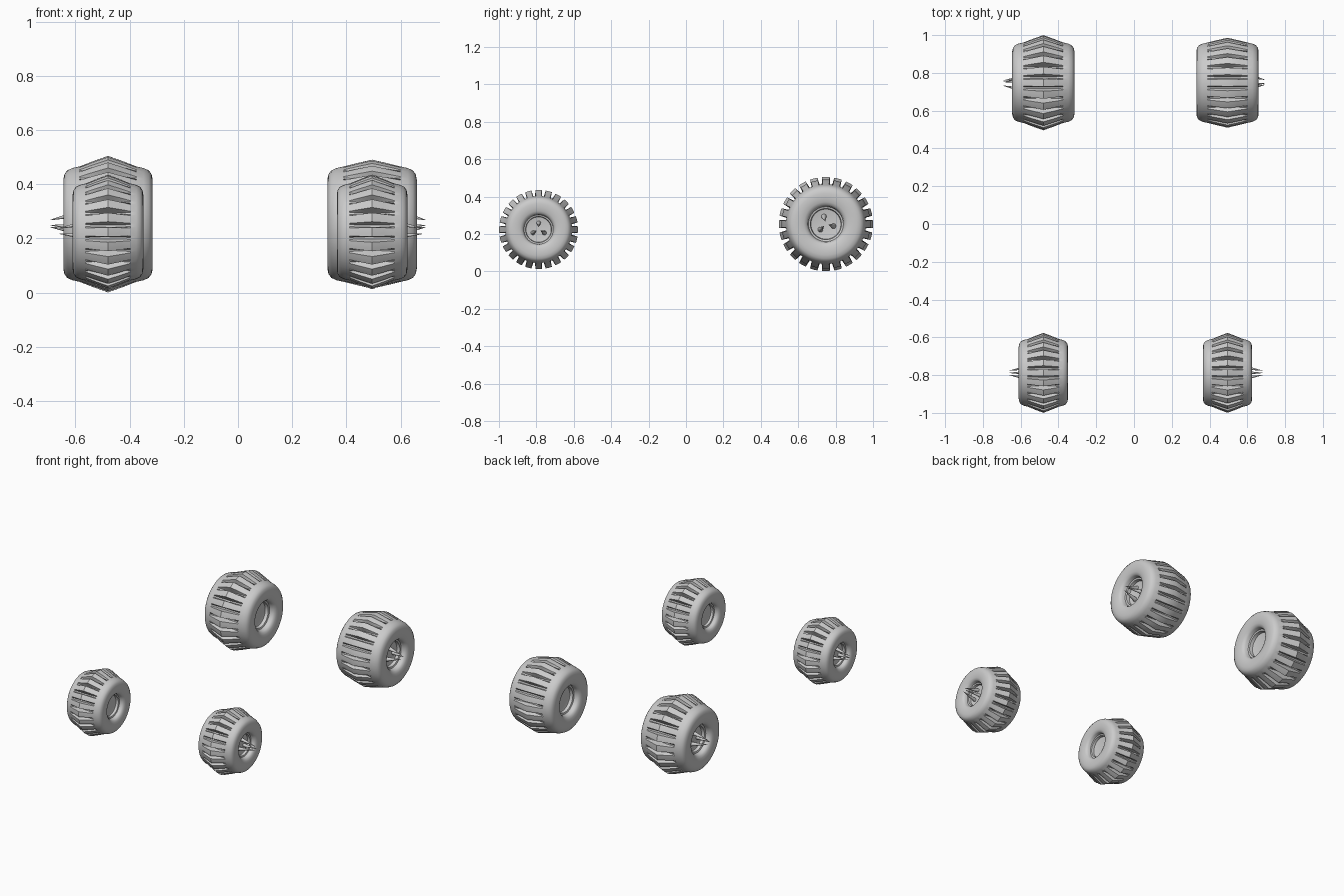
import bpy, bmesh
from math import sin, cos, pi, radians
from mathutils import Vector

if "Cube" in bpy.data.objects:
    bpy.data.objects.remove(bpy.data.objects["Cube"])

TEETH = 24
STEPS = (-0.31, -0.1, 0.1, 0.31, 0.42, 0.58)      # angles in one tooth pitch
TOOTH = (1, 1, 1, 1, 0, 0)                        # 1 = lug, 0 = groove

# half profile (axial, radius, groove radius) from hub centre to tread crown
HALF = [(0.100, 0.074), (0.102, 0.080), (0.122, 0.083), (0.125, 0.093),
        (0.145, 0.097), (0.155, 0.104), (0.161, 0.118), (0.165, 0.140),
        (0.165, 0.165), (0.161, 0.184), (0.151, 0.198), (0.132, 0.207)]
CROWN = [(0.105, 0.0), (0.055, 0.5), (0.0, 1.0)]  # axial, rise share
EDGE, FLOOR = 0.213, 0.200


def finish(name, bm):
    bmesh.ops.recalc_face_normals(bm, faces=bm.faces)
    me = bpy.data.meshes.new(name)
    bm.to_mesh(me)
    bm.free()
    ob = bpy.data.objects.new(name, me)
    bpy.context.collection.objects.link(ob)
    bpy.ops.object.select_all(action='DESELECT')
    ob.select_set(True)
    bpy.context.view_layer.objects.active = ob
    bpy.ops.object.shade_smooth_by_angle(angle=radians(38))
    return ob


# tyre and dished rim as one revolved shell with lugs pulled from the crown
def tyre(name, centre, wide, tall, peak, phase=0.0):
    rows = [(x, r, r) for x, r in HALF]
    rows += [(x, EDGE + (peak - EDGE) * t, EDGE + (FLOOR - EDGE) * t)
             for x, t in CROWN]
    rows += [(-x, a, b) for x, a, b in reversed(rows[:-1])]
    bm = bmesh.new()
    rings = []
    for x, lug, groove in rows:
        ring = []
        for i in range(TEETH):
            for s, t in zip(STEPS, TOOTH):
                a = (i + s + phase) * 2 * pi / TEETH
                r = (lug if t else groove) * tall
                ring.append(bm.verts.new(centre + Vector((x * wide, r * cos(a), r * sin(a)))))
        rings.append(ring)
    n = len(rings[0])
    for p, q in zip(rings, rings[1:]):
        for i in range(n):
            j = (i + 1) % n
            bm.faces.new((p[i], p[j], q[j], q[i]))
    bm.faces.new(rings[0])
    bm.faces.new(rings[-1])
    return finish(name, bm)


# three slim cones on the outer hub, leaning toward the axle
def spikes(name, centre, side, wide, tall, tip_x, turn):
    bm = bmesh.new()
    for k in range(3):
        a = radians(turn + 120 * k)
        out = Vector((0, cos(a), sin(a)))
        base = centre + out * 0.042 * tall + Vector((side * 0.099 * wide, 0, 0))
        tip = centre + out * 0.016 * tall + Vector((side * tip_x, 0, 0))
        d = tip - base
        m = d.to_track_quat('Z', 'Y').to_matrix().to_4x4()
        m.translation = (base + tip) / 2
        bmesh.ops.create_cone(bm, cap_ends=True, segments=16, radius1=0.014 * tall,
                              radius2=0.001, depth=d.length, matrix=m)
    return finish(name, bm)


# name, side, x, y, z, width scale, radius scale, crown radius, spike reach, spike turn
WHEELS = [
    ("rear_left", -1, -0.480, 0.748, 0.253, 1.0, 1.0, 0.252, 0.212, 75),
    ("rear_right", 1, 0.495, 0.748, 0.253, 1.0, 1.0, 0.238, 0.197, 105),
    ("front_left", -1, -0.480, -0.788, 0.224, 0.79, 0.84, 0.252, 0.178, 90),
    ("front_right", 1, 0.495, -0.788, 0.224, 0.79, 0.84, 0.252, 0.185, 90),
]
for name, side, x, y, z, wide, tall, peak, reach, turn in WHEELS:
    c = Vector((x, y, z))
    tyre(name + "_tyre", c, wide, tall, peak)
    spikes(name + "_hub_spikes", c, side, wide, tall, reach, turn)
